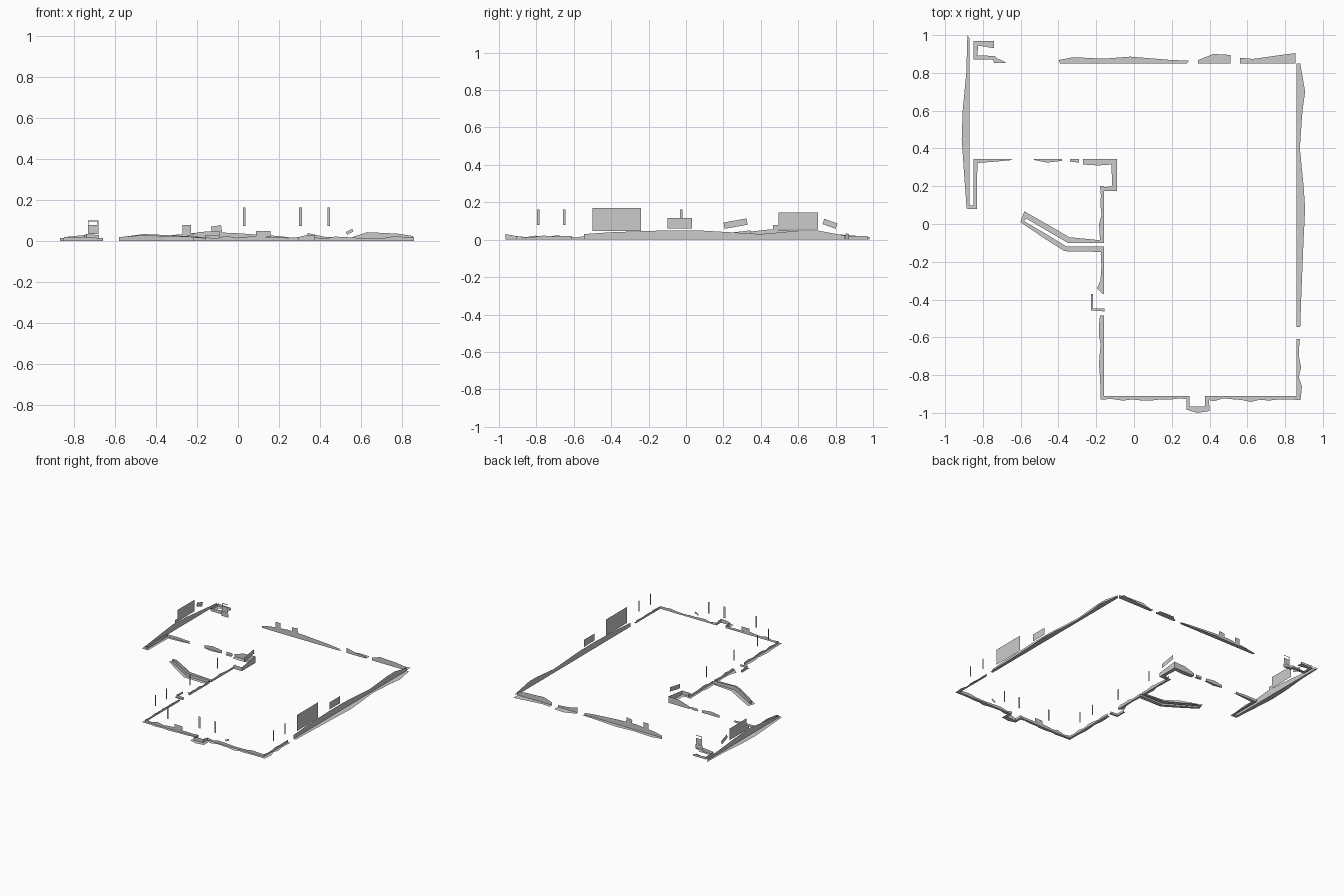
import bpy, math, random
from mathutils import Vector

random.seed(4)


def add_mesh(name, verts, faces):
    me = bpy.data.meshes.new(name)
    me.from_pydata(verts, [], faces)
    ob = bpy.data.objects.new(name, me)
    bpy.context.collection.objects.link(ob)
    return ob


def skirt(name, keys, step=0.0, rough=0.0, end=0.0):
    """Bank along a wall foot: keys are (x, y, ground width, wall height).
    The ground sheet lies right of the walking direction."""
    pts = []
    for a, b in zip(keys, keys[1:]):
        n = 1
        if step:
            n = max(1, round(math.hypot(b[0] - a[0], b[1] - a[1]) / step))
        for i in range(n):
            p = [u + (v - u) * i / n for u, v in zip(a, b)]
            if i:
                p[2] *= 1 + random.uniform(-rough, rough)
                p[3] *= 1 + random.uniform(-rough, rough)
            pts.append(p)
    pts.append(list(keys[-1]))
    base = [Vector(p[:2]) for p in pts]
    dirs = [(b - a).normalized() for a, b in zip(base, base[1:])]
    verts, faces = [], []
    last = len(pts) - 1
    for i, p in enumerate(pts):
        d0, d1 = dirs[max(i - 1, 0)], dirs[min(i, last - 1)]
        n0, n1 = Vector((d0.y, -d0.x)), Vector((d1.y, -d1.x))
        out = (n0 + n1) / max(1 + n0.dot(n1), 0.6)
        o = base[i] + out * p[2]
        if i == 0:
            o -= d1 * end
        if i == last:
            o += d0 * end
        verts += [(p[0], p[1], 0), (o.x, o.y, 0), (p[0], p[1], p[3])]
    for i in range(last):
        a, b = 3 * i, 3 * i + 3
        faces += [(a, a + 1, b + 1, b), (a, b, b + 2, a + 2)]
    return add_mesh(name, verts, faces)


def panel(name, axis, wall, u, z, w, h, tilt=0):
    """Flat patch on a wall; axis is the direction the wall runs."""
    t = math.radians(tilt)
    verts = []
    for sx, sz in ((-1, -1), (1, -1), (1, 1), (-1, 1)):
        du, dz = sx * w / 2, sz * h / 2
        uu = u + du * math.cos(t) - dz * math.sin(t)
        zz = z + du * math.sin(t) + dz * math.cos(t)
        verts.append((uu, wall, zz) if axis == 'x' else (wall, uu, zz))
    return add_mesh(name, verts, [(0, 1, 2, 3)])


# Large smooth banks on the right and back walls
skirt("right_bank", [
    (.86, -.545, .02, .03), (.86, -.4, .025, .04), (.86, -.1, .037, .05),
    (.86, .08, .046, .049), (.86, .2, .038, .042), (.86, .4, .018, .03),
    (.86, .6, .032, .048), (.86, .7, .046, .05), (.86, .85, .02, .022)])
skirt("back_bank_right", [
    (.855, .85, .055, .025), (.78, .85, .045, .037), (.63, .85, .024, .044),
    (.56, .85, .03, .02)])
skirt("back_bank_middle", [
    (.51, .85, .045, .015), (.42, .85, .05, .022), (.34, .85, .018, .04)])
skirt("back_bank_left", [
    (.28, .85, .015, .015), (.2, .85, .018, .025), (-.02, .85, .036, .04),
    (-.16, .85, .025, .045), (-.32, .85, .033, .03), (-.39, .85, .018, .015)],
    end=.01)

# Left side wall, bank on both faces and round its end
skirt("left_wall_bank", [
    (-.87, .98, .012, .015), (-.87, .8, .018, .03), (-.87, .6, .037, .048),
    (-.87, .45, .042, .055), (-.87, .27, .03, .035), (-.87, .097, .016, .015),
    (-.85, .097, .018, .015), (-.85, .22, .018, .03), (-.85, .345, .022, .02),
    (-.75, .345, .016, .02), (-.66, .345, .006, .015)], end=.02)

# Recess in the back left corner
skirt("corner_recess_bank", [
    (-.68, .852, .005, .03), (-.74, .852, .025, .035), (-.75, .872, .018, .03),
    (-.85, .872, .02, .02), (-.85, .97, .025, .02), (-.74, .97, .04, .015)])

# Pieces along the left wing, between its openings
skirt("wing_bank_left", [(-.53, .345, .006, .02), (-.46, .345, .02, .03),
                         (-.38, .345, .01, .02)])
skirt("wing_bank_middle", [(-.34, .345, .015, .02), (-.29, .345, .02, .02)])

# Inner corner, left wall and both faces of the low angled wall
skirt("porch_bank", [
    (-.27, .345, .03, .02), (-.19, .345, .035, .045), (-.09, .345, .03, .05),
    (-.09, .175, .025, .03), (-.16, .175, .02, .03)])
skirt("left_bank_upper", [
    (-.16, .2, .02, .025), (-.16, -.1, .018, .02)], .05, .4)
skirt("angled_wall_bank", [
    (-.16, -.1, .012, .02), (-.35, -.1, .03, .03), (-.46, -.036, .03, .035),
    (-.572, .03, .028, .02), (-.582, .015, .014, .02), (-.46, -.056, .025, .03),
    (-.36, -.118, .026, .025), (-.16, -.118, .03, .02)])
skirt("left_bank_middle", [
    (-.16, -.118, .015, .02), (-.16, -.3, .018, .02), (-.16, -.34, .036, .025),
    (-.16, -.37, .006, .01)], .05, .35)
skirt("side_step_bank", [(-.217, -.37, .012, .015), (-.217, -.447, .01, .02),
                         (-.155, -.447, .016, .015)])

# Rough strip round the front, including the chimney projection
skirt("front_bank", [
    (-.16, -.485, .02, .015), (-.16, -.91, .018, .02), (.295, -.91, .018, .02),
    (.295, -.965, .018, .02), (.335, -.965, .035, .03), (.375, -.965, .025, .03),
    (.375, -.91, .022, .02), (.86, -.91, .022, .02), (.86, -.61, .018, .02)],
    .05, .45)

# Narrow vertical streaks on the side walls and the front
for side, wall, ys in (("right", .86, (-.79, -.65)),
                       ("left", -.16, (-.79, -.65, -.365, -.025))):
    for i, y in enumerate(ys):
        panel(f"{side}_streak_{i + 1}", 'y', wall, y, .12, .013, .085)
for i, x in enumerate((.03, .305, .443)):
    panel(f"front_streak_{i + 1}", 'x', -.91, x, .12, .013, .09)

# Wall patches, some hung crooked
for name, axis, wall, u, z, w, h, tilt in (
        ("right_large_patch", 'y', .86, -.37, .108, .26, .125, 0),
        ("right_small_patch", 'y', .86, -.034, .088, .13, .055, 0),
        ("left_large_patch", 'y', -.87, .6, .1, .21, .09, 0),
        ("left_crooked_patch", 'y', -.87, .77, .085, .075, .03, -20),
        ("porch_crooked_patch", 'y', -.09, .265, .086, .125, .034, 10),
        ("front_patch", 'x', -.91, .123, .035, .07, .03, 0),
        ("front_crooked_patch", 'x', -.91, .545, .046, .035, .014, 28),
        ("back_patch", 'x', .85, -.25, .053, .042, .052, 0),
        ("back_crooked_patch", 'x', .85, -.105, .057, .05, .036, 8),
        ("recess_patch", 'x', .852, -.707, .057, .052, .044, 0),
        ("recess_frame_top", 'x', .852, -.707, .099, .052, .005, 0),
        ("recess_frame_left", 'x', .852, -.731, .089, .004, .022, 0),
        ("recess_frame_right", 'x', .852, -.683, .089, .004, .022, 0)):
    panel(name, axis, wall, u, z, w, h, tilt)
# Left wall carries a second low block beside the large patch
panel("left_low_patch", 'y', -.87, .48, .063, .03, .03)
